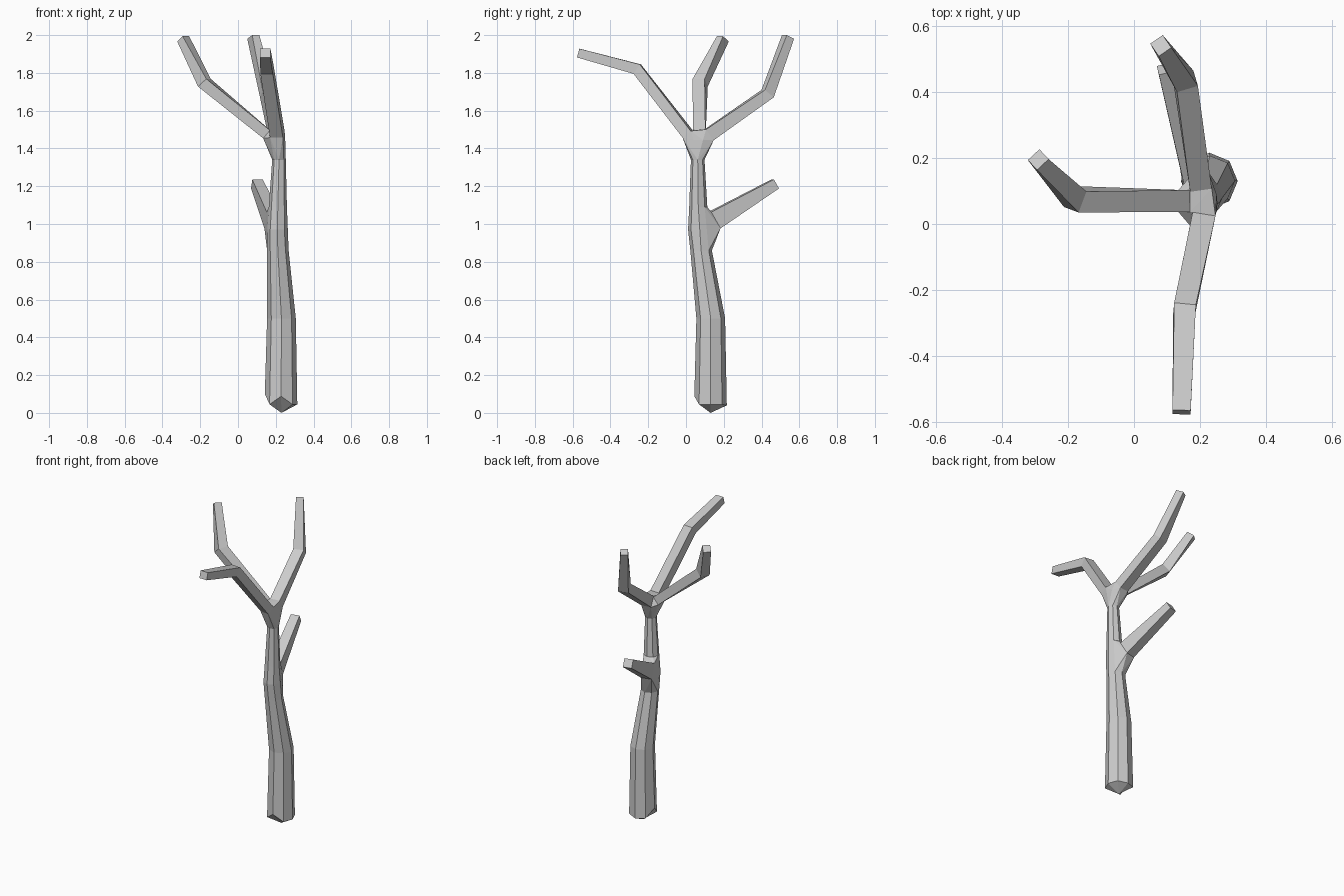
import bpy, bmesh, math
from mathutils import Vector

if "Cube" in bpy.data.objects:
    bpy.data.objects.remove(bpy.data.objects["Cube"])

bm = bmesh.new()
rings = []


def octagon(x, y, z, r):
    ring = [bm.verts.new((x + r * math.cos(i * math.pi / 4),
                          y + r * math.sin(i * math.pi / 4), z)) for i in range(8)]
    rings.append(set(ring))
    return ring


def square(p, d, w, h):
    d = d.normalized()
    s = d.cross(Vector((0, 0, 1))).normalized()
    u = s.cross(d)
    ring = [bm.verts.new(p + s * a * w / 2 + u * b * h / 2)
            for a, b in ((-1, -1), (1, -1), (1, 1), (-1, 1))]
    rings.append(set(ring))
    return ring


def bridge(a, b):
    n = len(a)
    for i in range(n):
        j = (i + 1) % n
        bm.faces.new((a[i], a[j], b[j], b[i]))


def branch(points, widths, heights):
    pts = [Vector(p) for p in points]
    seg = [(b - a).normalized() for a, b in zip(pts, pts[1:])]
    dirs = [seg[0]] + [a + b for a, b in zip(seg, seg[1:])] + [seg[-1]]
    loops = [square(*v) for v in zip(pts, dirs, widths, heights)]
    for a, b in zip(loops, loops[1:]):
        bridge(a, b)
    bm.faces.new(loops[-1])
    return loops[0]


def joint(*loops):
    # hull around the limb ends, left open where each limb continues
    verts = [v for r in loops for v in r]
    before = set(bm.faces)
    bmesh.ops.convex_hull(bm, input=verts, use_existing_faces=False)
    inner = [f for f in bm.faces if f not in before
             and any(set(f.verts) <= r for r in rings)]
    bmesh.ops.delete(bm, geom=inner, context='FACES_ONLY')


# trunk
base = octagon(0.228, 0.13, 0.045, 0.086)
base[2].co.z = 0.04
base[4].co.z = 0.1
base[6].co.z = 0.088
knee = octagon(0.23, 0.131, 0.5, 0.076)
low = octagon(0.211, 0.08, 0.86, 0.057)
bend = octagon(0.208, 0.064, 0.97, 0.053)
mid = octagon(0.211, 0.065, 1.09, 0.048)
top = octagon(0.217, 0.062, 1.34, 0.036)
bridge(base, knee)
bridge(knee, low)
bridge(mid, top)
foot = bm.verts.new((0.23, 0.13, 0))
for i in range(8):
    bm.faces.new((base[(i + 1) % 8], base[i], foot))

# branches
stub = branch([(0.18, 0.15, 1.02), (0.10, 0.472, 1.212)], (0.07, 0.057), (0.10, 0.055))
front = branch([(0.208, 0.01, 1.475), (0.153, -0.258, 1.82), (0.144, -0.57, 1.905)],
               (0.07, 0.066, 0.055), (0.056, 0.06, 0.048))
left = branch([(0.152, 0.07, 1.475), (-0.178, 0.075, 1.748), (-0.29, 0.195, 1.98)],
              (0.066, 0.068, 0.048), (0.056, 0.062, 0.05))
back = branch([(0.2, 0.122, 1.472), (0.155, 0.432, 1.69), (0.081, 0.54, 1.99)],
              (0.066, 0.066, 0.046), (0.07, 0.062, 0.05))

# forks
joint(low, bend, mid, stub)
crown = [bm.verts.new((0.25, y, 1.445)) for y in (0.04, 0.09)]
joint(top, front, left, back, crown)

loose = [v for v in bm.verts if not v.link_faces]
bmesh.ops.delete(bm, geom=loose, context='VERTS')
bmesh.ops.recalc_face_normals(bm, faces=bm.faces)
mesh = bpy.data.meshes.new("bare_tree")
bm.to_mesh(mesh)
bm.free()
tree = bpy.data.objects.new("bare_tree", mesh)
bpy.context.collection.objects.link(tree)
